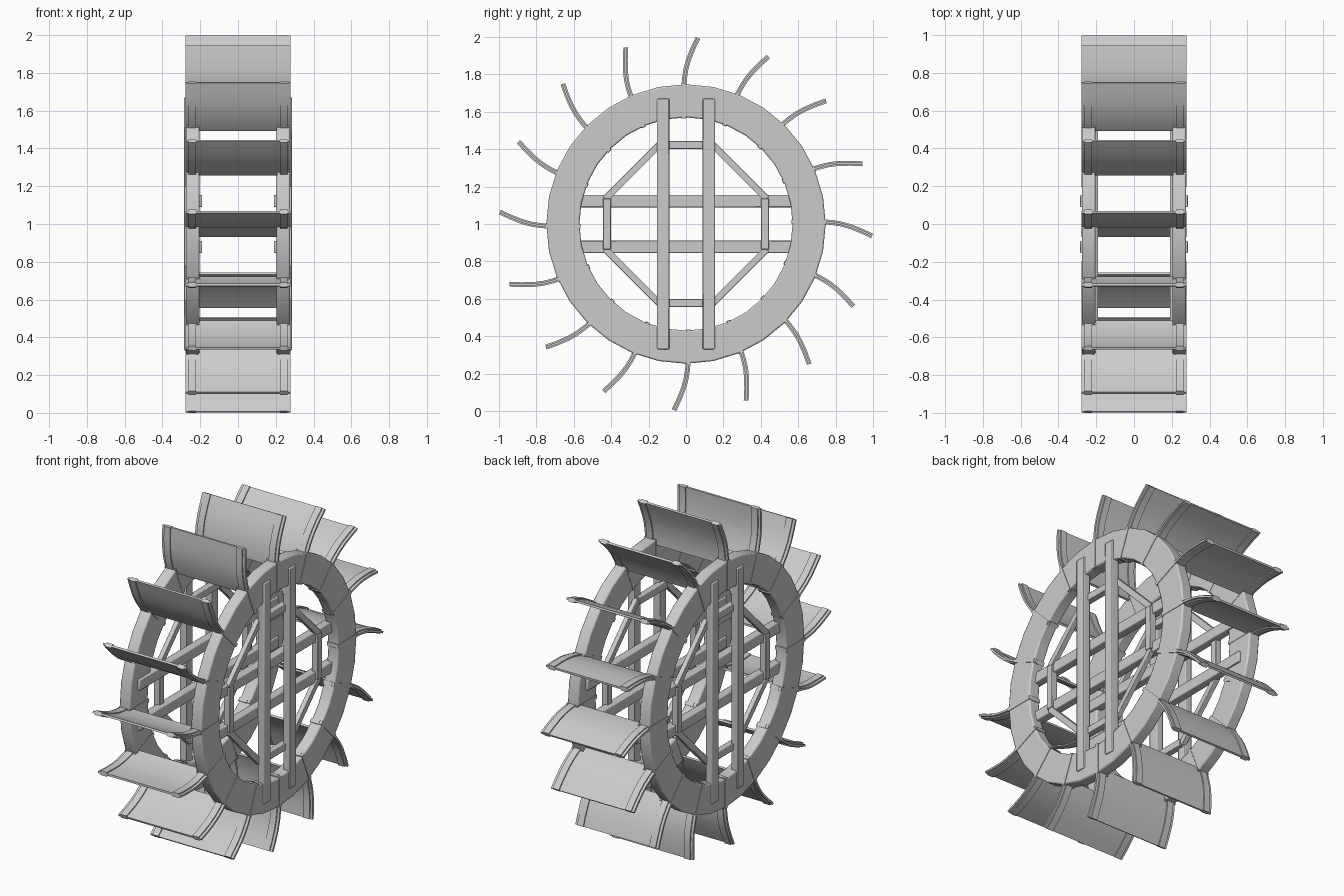
import bpy, bmesh, math
from mathutils import Matrix

if "Cube" in bpy.data.objects:
    bpy.data.objects.remove(bpy.data.objects["Cube"])

PATH = [(0.57, -0.012), (0.66, -0.012), (0.735, -0.012), (0.78, -0.008), (0.83, 0.000),
        (0.88, 0.014), (0.94, 0.038), (0.995, 0.064)]   # (radius, sideways) of a paddle


def finish(name, bm, bevel=0.0):
    bmesh.ops.recalc_face_normals(bm, faces=bm.faces)
    me = bpy.data.meshes.new(name)
    bm.to_mesh(me)
    bm.free()
    ob = bpy.data.objects.new(name, me)
    bpy.context.collection.objects.link(ob)
    ob.location.z = 1
    if bevel:
        m = ob.modifiers.new("bevel", 'BEVEL')
        m.width = bevel
        m.segments = 2
        m.limit_method = 'ANGLE'
        m.angle_limit = math.radians(40)
    bpy.ops.object.select_all(action='DESELECT')
    ob.select_set(True)
    bpy.context.view_layer.objects.active = ob
    bpy.ops.object.shade_smooth_by_angle(angle=math.radians(30))
    return ob


def beam(bm, x0, x1, cy, cz, length, width, angle=0.0):
    # plank in the wheel plane, its length along y before turning
    mat = (Matrix.Translation(((x0 + x1) / 2, cy, cz)) @ Matrix.Rotation(angle, 4, 'X')
           @ Matrix.Diagonal((abs(x1 - x0), length, width, 1)))
    bmesh.ops.create_cube(bm, size=1, matrix=mat)


def curved_strip(bm, pts, x0, x1, thick, a):
    # strip following the paddle curve, spanning x0..x1, turned by a
    rows = []
    for i, (r, t) in enumerate(pts):
        p, q = pts[max(i - 1, 0)], pts[min(i + 1, len(pts) - 1)]
        dr, dt = q[0] - p[0], q[1] - p[1]
        n = math.hypot(dr, dt)
        row = []
        for x, s in ((x0, 1), (x1, 1), (x1, -1), (x0, -1)):
            rr = r - dt / n * thick / 2 * s
            tt = t + dr / n * thick / 2 * s
            row.append(bm.verts.new((x, rr * math.sin(a) + tt * math.cos(a),
                                     rr * math.cos(a) - tt * math.sin(a))))
        rows.append(row)
    for u, v in zip(rows, rows[1:]):
        for k in range(4):
            bm.faces.new((u[k], u[(k + 1) % 4], v[(k + 1) % 4], v[k]))
    bm.faces.new(rows[0])
    bm.faces.new(rows[-1])


for side, s in (("left", -1), ("right", 1)):
    # rim ring
    bm = bmesh.new()
    n = 32
    loops = []
    for i in range(n):
        a = 2 * math.pi * i / n
        loops.append([bm.verts.new((s * x, r * math.sin(a), r * math.cos(a)))
                      for x, r in ((0.205, 0.57), (0.276, 0.57), (0.276, 0.747), (0.205, 0.747))])
    for i in range(n):
        u, v = loops[i], loops[(i + 1) % n]
        for k in range(4):
            bm.faces.new((u[k], u[(k + 1) % 4], v[(k + 1) % 4], v[k]))
    finish(side + "_rim", bm, 0.008)

    # crossed spoke planks: uprights outside, horizontals inside
    bm = bmesh.new()
    for c in (-0.122, 0.122):
        beam(bm, s * 0.24, s * 0.285, c, 0, 1.34, 0.065, math.pi / 2)
        beam(bm, s * 0.19, s * 0.24, 0, c, 1.34, 0.065)
    finish(side + "_spokes", bm, 0.005)

    # octagonal brace
    bm = bmesh.new()
    for k in range(4):
        a = k * math.pi / 2
        beam(bm, s * 0.215, s * 0.255, -0.423 * math.sin(a), 0.423 * math.cos(a), 0.27, 0.042, a)
        a += math.pi / 4
        beam(bm, s * 0.22, s * 0.25, -0.4 * math.sin(a), 0.4 * math.cos(a), 0.42, 0.036, a)
    finish(side + "_brace", bm, 0.003)

# paddles: board, its tabs through the rims, and a rib near each end
boards, ribs = bmesh.new(), bmesh.new()
for i in range(16):
    a = 2 * math.pi * i / 16
    curved_strip(boards, [(0.715, -0.012)] + PATH[2:], -0.279, 0.279, 0.012, a)
    for s in (-1, 1):
        curved_strip(ribs, [(0.563, -0.012)] + PATH[1:], s * 0.222, s * 0.263, 0.026, a)
        curved_strip(ribs, [(0.565, -0.012), (0.75, -0.012)], s * 0.203, s * 0.279, 0.022, a)
finish("paddle_boards", boards)
finish("paddle_ribs", ribs)
